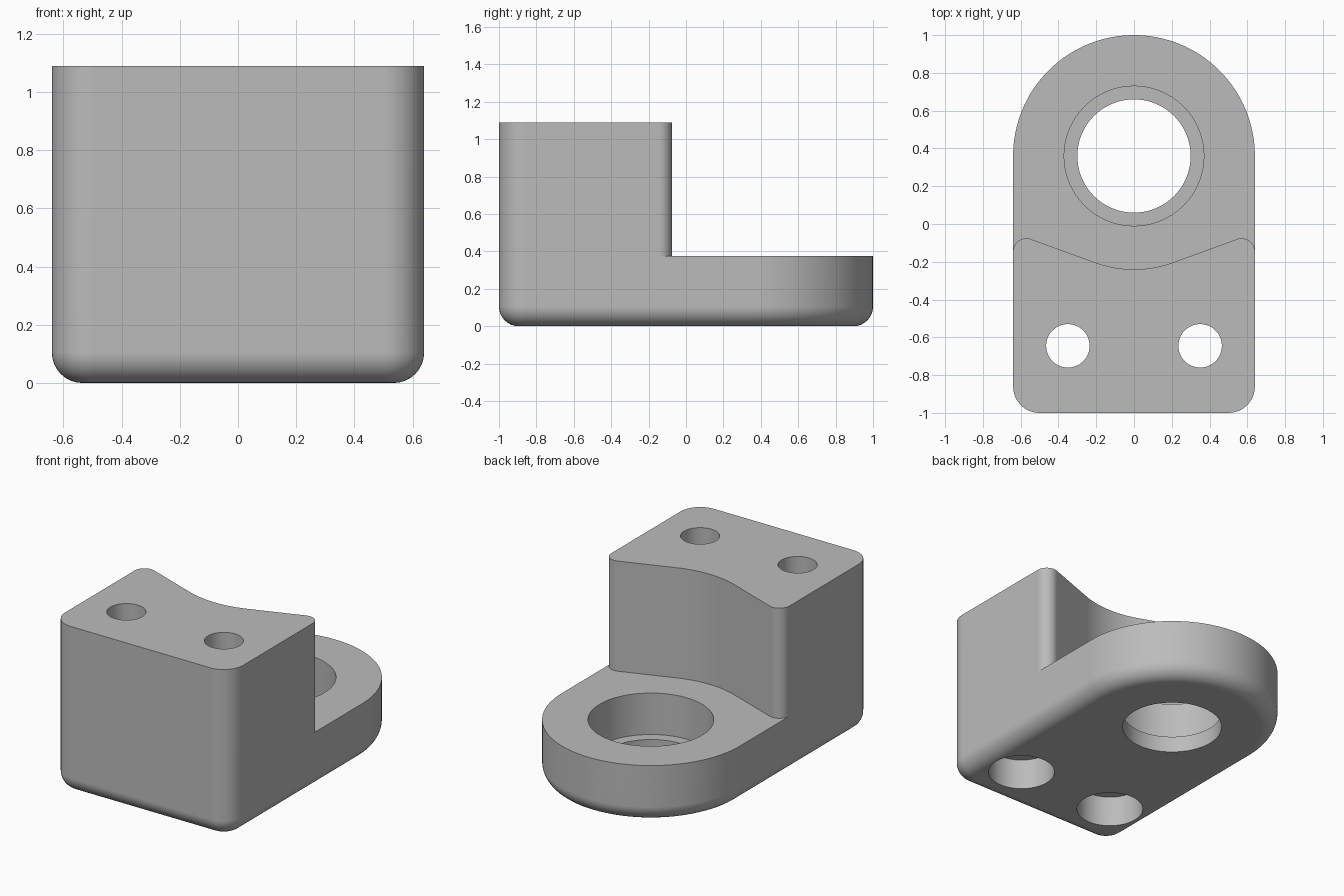
import bpy
import bmesh
from math import sin, cos, tan, radians

if "Cube" in bpy.data.objects:
    bpy.data.objects.remove(bpy.data.objects["Cube"], do_unlink=True)

HALF, TOP, STEP = 0.64, 1.09, 0.375
CORNER, FILLET = 0.14, 0.105
BORE_Y = 0.36

grey = bpy.data.materials.new("plain grey")
grey.use_nodes = True
grey.diffuse_color = (0.5, 0.5, 0.5, 1)
grey.node_tree.nodes["Principled BSDF"].inputs["Base Color"].default_value = grey.diffuse_color


def arc(cx, cy, r, start, end, n):
    angles = [radians(start + (end - start) * i / n) for i in range(n + 1)]
    return [(cx + r * cos(a), cy + r * sin(a)) for a in angles]


def loft(name, rings):
    """Skin a stack of (outline, z) rings and cap both ends."""
    bm = bmesh.new()
    loops = [[bm.verts.new((x, y, z)) for x, y in pts] for pts, z in rings]
    for low, high in zip(loops, loops[1:]):
        for i in range(len(low)):
            j = (i + 1) % len(low)
            bm.faces.new((low[i], low[j], high[j], high[i]))
    bm.faces.new(loops[0][::-1])
    bm.faces.new(loops[-1])
    bmesh.ops.recalc_face_normals(bm, faces=bm.faces)
    mesh = bpy.data.meshes.new(name)
    bm.to_mesh(mesh)
    bm.free()
    mesh.materials.append(grey)
    obj = bpy.data.objects.new(name, mesh)
    bpy.context.collection.objects.link(obj)
    return obj


def cut(target, cutter):
    bpy.context.view_layer.objects.active = target
    mod = target.modifiers.new("cut", "BOOLEAN")
    mod.operation, mod.solver, mod.object = "DIFFERENCE", "EXACT", cutter
    bpy.ops.object.modifier_apply(modifier=mod.name)
    bpy.data.objects.remove(cutter, do_unlink=True)


def drill(target, x, y, r, z0, z1):
    circle = arc(x, y, r, 0, 360, 64)[:-1]
    cut(target, loft("drill", [(circle, z0), (circle, z1)]))


def footprint(inset):
    """Rounded front corners and a semicircular back, shrunk by inset."""
    r = CORNER - inset
    cx, cy = HALF - CORNER, CORNER - 1
    return (arc(-cx, cy, r, 180, 270, 12) + arc(cx, cy, r, 270, 360, 12)
            + arc(0, BORE_Y, HALF - inset, 0, 180, 64))


# Solid body with a rounded bottom edge
rings = []
for i in range(9):
    a = radians(90 * i / 8)
    rings.append((footprint(FILLET * (1 - sin(a))), FILLET * (1 - cos(a))))
rings.append((footprint(0), TOP))
body = loft("mounting_bracket", rings)

# Back step: a concave arc, tangent slopes and rounded tips
slope, tip = 20, 0.07
hollow = arc(0, BORE_Y, 0.6, 270, 270 + slope, 12)
px, py = hollow[-1]
side_y = py + (HALF - px) * tan(radians(slope)) - tip * tan(radians(45 + slope / 2 - 0))
round_tip = arc(HALF - tip, side_y, tip, 90 + slope, 0, 14)
right = hollow + round_tip + [(0.9, side_y), (0.9, 1.2)]
left = [(-x, y) for x, y in right[:0:-1]]
profile = right + left
cut(body, loft("step_cutter", [(profile, STEP), (profile, TOP + 0.2)]))

# Large bore with a wider seat above a thin ledge
drill(body, 0, BORE_Y, 0.30, -0.1, 0.6)
drill(body, 0, BORE_Y, 0.37, 0.106, 0.6)

# Two bolt holes, counterbored from below
for x in (-0.35, 0.35):
    drill(body, x, -0.645, 0.115, -0.1, TOP + 0.1)
    drill(body, x, -0.645, 0.20, -0.1, 0.20)

# Smooth curves with crisp edges
bpy.ops.object.select_all(action="DESELECT")
body.select_set(True)
bpy.context.view_layer.objects.active = body
bpy.ops.object.shade_smooth_by_angle(angle=radians(30))
weighted = body.modifiers.new("weighted normals", "WEIGHTED_NORMAL")
weighted.keep_sharp = True
